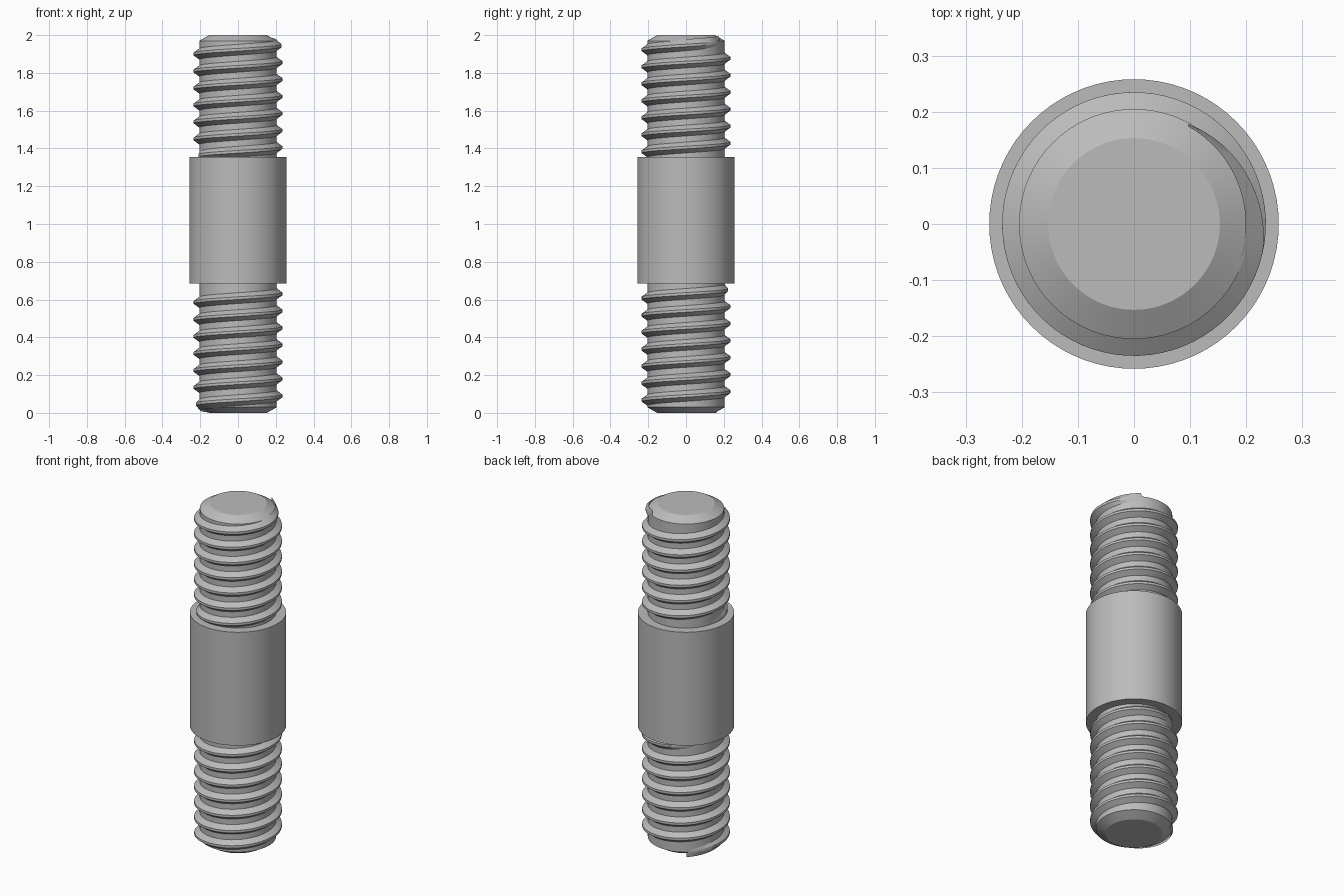
import bpy, bmesh, math

cube = bpy.data.objects.get("Cube")
if cube:
    bpy.data.objects.remove(cube)

SIDES = 72
CORE, CREST, PITCH = 0.205, 0.235, 0.09

steel = bpy.data.materials.new("steel grey")
steel.use_nodes = True
steel.diffuse_color = (0.5, 0.5, 0.5, 1)
steel.node_tree.nodes["Principled BSDF"].inputs["Base Color"].default_value = (0.5, 0.5, 0.5, 1)


def finish(bm, name):
    bmesh.ops.recalc_face_normals(bm, faces=bm.faces)
    mesh = bpy.data.meshes.new(name)
    bm.to_mesh(mesh)
    bm.free()
    mesh.materials.append(steel)
    obj = bpy.data.objects.new(name, mesh)
    bpy.context.collection.objects.link(obj)
    bpy.ops.object.select_all(action='DESELECT')
    obj.select_set(True)
    bpy.context.view_layer.objects.active = obj
    bpy.ops.object.shade_smooth_by_angle(angle=math.radians(25))
    return obj


def skin(bm, rings, closed_ring):
    for a, b in zip(rings, rings[1:]):
        n = len(a)
        for i in range(n):
            j = (i + 1) % n
            bm.faces.new((a[i], a[j], b[j], b[i]))
    bm.faces.new(rings[0])
    bm.faces.new(rings[-1])


def turned(name, profile):
    """Solid of revolution from (radius, height) pairs."""
    bm = bmesh.new()
    rings = [[bm.verts.new((r * math.cos(a), r * math.sin(a), z))
              for a in (math.tau * i / SIDES for i in range(SIDES))]
             for r, z in profile]
    skin(bm, rings, True)
    return finish(bm, name)


def thread(name, z_at_x, start, end, fade_in, fade_out):
    """Right-handed ridge; angles in turns, height z_at_x where turn = 0."""
    bm = bmesh.new()
    steps = round((end - start) * SIDES)
    rings = []
    for k in range(steps + 1):
        turn = start + (end - start) * k / steps
        grow = min(1, (turn - start) / fade_in, (end - turn) / fade_out)
        top = CORE - 0.002 + (CREST - CORE + 0.002) * grow
        z = z_at_x + PITCH * turn
        a = math.tau * turn
        section = ((CORE - 0.006, -0.033), (top, -0.007), (top, 0.007), (CORE - 0.006, 0.033))
        rings.append([bm.verts.new((r * math.cos(a), r * math.sin(a), z + dz))
                      for r, dz in section])
    skin(bm, rings, True)
    return finish(bm, name)


# Plain core with chamfered ends
turned("shaft", [(0.153, 0), (CORE, 0.03), (CORE, 1.97), (0.153, 2)])
# Wider unthreaded middle
turned("collar", [(0.258, 0.685), (0.258, 1.355)])
# Threads at both ends, fading into the core
thread("upper_thread", 1.945, -6.55, 0.17, 0.25, 0.2)
thread("lower_thread", 0.09, -0.65, 6.4, 0.25, 0.25)
